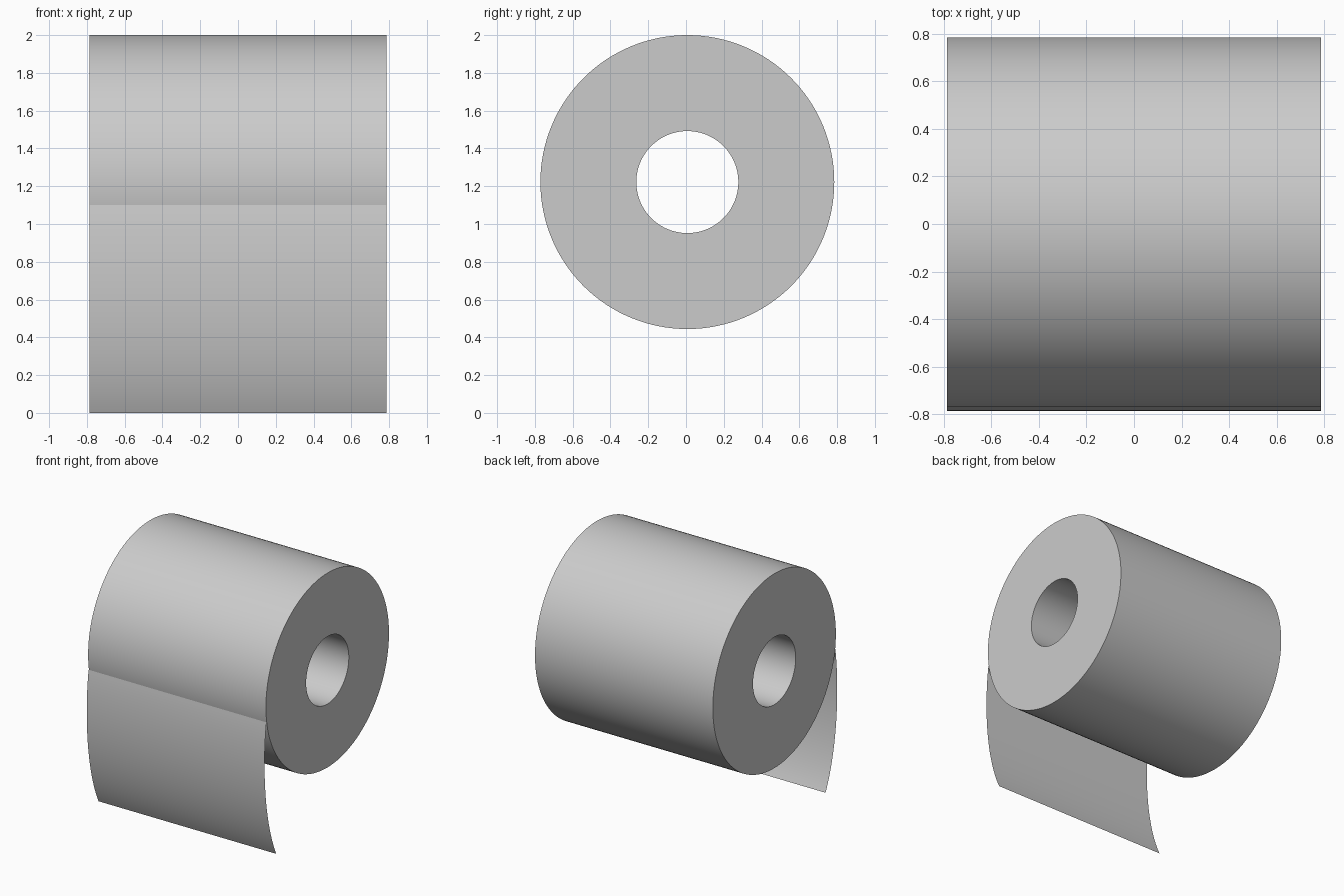
import bpy, bmesh, math
from mathutils import Vector
from mathutils.geometry import interpolate_bezier

if "Cube" in bpy.data.objects:
    bpy.data.objects.remove(bpy.data.objects["Cube"])

HALF_W = 0.787
CY, CZ = 0.007, 1.222
R_OUT, R_IN = 0.778, 0.27
SIDES = 128


def make_object(name, bm):
    mesh = bpy.data.meshes.new(name)
    bm.to_mesh(mesh)
    bm.free()
    obj = bpy.data.objects.new(name, mesh)
    bpy.context.collection.objects.link(obj)
    bpy.ops.object.select_all(action='DESELECT')
    obj.select_set(True)
    bpy.context.view_layer.objects.active = obj
    bpy.ops.object.shade_smooth_by_angle(angle=math.radians(35))
    return obj


# Wound paper roll: rectangular section swept around the x axis
bm = bmesh.new()
section = [(-HALF_W, R_OUT), (HALF_W, R_OUT), (HALF_W, R_IN), (-HALF_W, R_IN)]
rings = []
for i in range(SIDES):
    a = 2 * math.pi * i / SIDES
    rings.append([bm.verts.new((x, CY + r * math.cos(a), CZ + r * math.sin(a)))
                  for x, r in section])
for i in range(SIDES):
    a, b = rings[i], rings[(i + 1) % SIDES]
    for j in range(4):
        k = (j + 1) % 4
        bm.faces.new((a[j], a[k], b[k], b[j]))
bmesh.ops.recalc_face_normals(bm, faces=bm.faces)
make_object("paper_roll", bm)

# Loose sheet hanging off the front and curling back under the roll
bm = bmesh.new()
path = interpolate_bezier(Vector((0, -0.765, 1.1)), Vector((0, -0.81, 0.8)),
                          Vector((0, -0.80, 0.33)), Vector((0, -0.64, 0)), 32)
rows = [[bm.verts.new((x, p.y, p.z)) for x in (-HALF_W, HALF_W)] for p in path]
for a, b in zip(rows, rows[1:]):
    bm.faces.new((a[0], b[0], b[1], a[1]))
make_object("hanging_sheet", bm)
